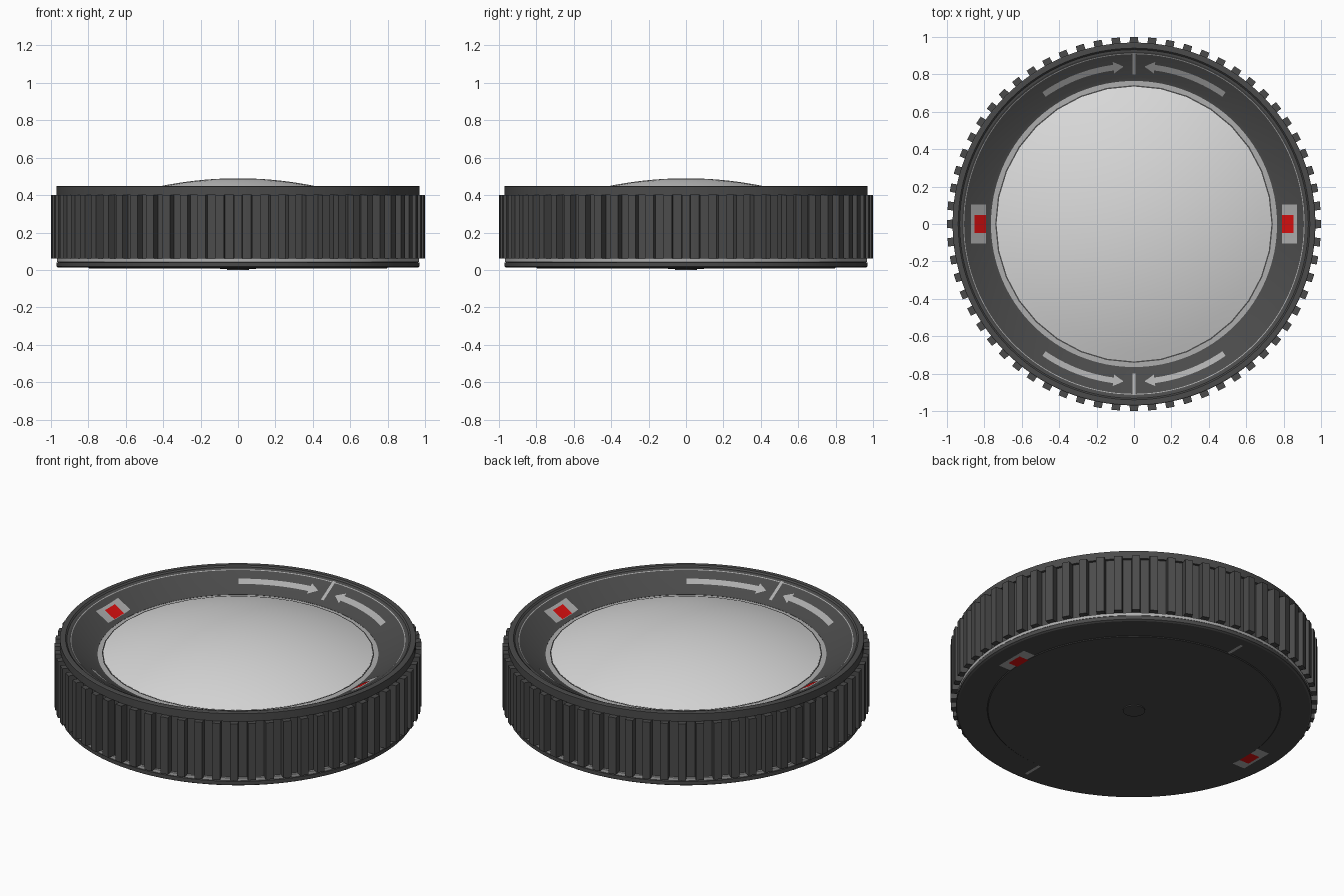
import bpy, bmesh, math
from math import sin, cos, pi, radians

if "Cube" in bpy.data.objects:
    bpy.data.objects.remove(bpy.data.objects["Cube"])

def mat(name, r, g, b):
    m = bpy.data.materials.new(name)
    m.diffuse_color = (r, g, b, 1)
    m.use_nodes = True
    m.node_tree.nodes["Principled BSDF"].inputs["Base Color"].default_value = m.diffuse_color
    return m

DARK = mat("charcoal", 0.07, 0.07, 0.07)
GREY = mat("light_grey", 0.42, 0.42, 0.42)
RED = mat("red", 0.7, 0.005, 0.005)
LENS = mat("pale_lens", 0.7, 0.7, 0.7)

def finish(bm, name, material, smooth=True):
    me = bpy.data.meshes.new(name)
    bm.to_mesh(me)
    bm.free()
    me.materials.append(material)
    ob = bpy.data.objects.new(name, me)
    bpy.context.collection.objects.link(ob)
    if smooth:
        bpy.ops.object.select_all(action='DESELECT')
        ob.select_set(True)
        bpy.context.view_layer.objects.active = ob
        bpy.ops.object.shade_smooth_by_angle(angle=radians(20))
    return ob

def lathe(name, profile, material, n=128):
    """Spin an (r, z) profile, listed from bottom outward and up to the top."""
    bm = bmesh.new()
    rings = []
    for r, z in profile:
        if r == 0:
            rings.append([bm.verts.new((0, 0, z))] * n)
        else:
            rings.append([bm.verts.new((r * cos(2 * pi * i / n), r * sin(2 * pi * i / n), z)) for i in range(n)])
    for a, b in zip(rings, rings[1:]):
        for i in range(n):
            j = (i + 1) % n
            quad = list(dict.fromkeys([a[i], a[j], b[j], b[i]]))
            bm.faces.new(quad)
    return finish(bm, name, material)

# main body: underside, wall behind the ribs, rim and sloping dial
def dial_z(r):
    return 0.36 + (r - 0.785) * 0.08 / 0.135

lathe("body", [(0, 0.006), (0.795, 0.008), (0.80, 0.012), (0.96, 0.012), (0.97, 0.018),
               (0.97, 0.04), (0.955, 0.042), (0.955, 0.40), (0.97, 0.40), (0.97, 0.447),
               (0.965, 0.45), (0.94, 0.45), (0.932, 0.442), (0.92, 0.44),
               (0.785, 0.36), (0.765, 0.354), (0.765, 0.34), (0, 0.34)], DARK)
lathe("base_hub", [(0.06, 0.01), (0.06, 0.0), (0, 0.0)][::-1], DARK, 32)

# light trim rings
lathe("lower_trim_ring", [(0.94, 0.043), (0.968, 0.043), (0.968, 0.06), (0.94, 0.06)], GREY)
lathe("lens_seat", [(0.765, 0.353), (0.70, 0.353)], GREY)
lathe("dial_line", [(0.912, dial_z(0.912) + 0.002), (0.908, dial_z(0.908) + 0.002)], GREY)

# domed lens
lathe("lens", [(0.735, 0.345)] + [(0.735 * k / 12, 0.49 - 0.132 * (k / 12) ** 2) for k in range(12, -1, -1)],
      LENS, 32)
lathe("lens_gap", [(0.742, 0.357), (0.735, 0.357)], DARK, 32)

# grip ribs
N = 64
bm = bmesh.new()
for i in range(N):
    a = 2 * pi * i / N
    vs = []
    for z in (0.06, 0.40):
        for r, w in ((0.945, -0.024), (1.0, -0.022), (1.0, 0.022), (0.945, 0.024)):
            vs.append(bm.verts.new((r * cos(a) - w * sin(a), r * sin(a) + w * cos(a), z)))
    bm.faces.new(vs[3::-1])
    bm.faces.new(vs[4:])
    for k in range(4):
        j = (k + 1) % 4
        bm.faces.new((vs[k], vs[j], vs[j + 4], vs[k + 4]))
finish(bm, "grip_ribs", DARK, False)

# thin markings laid on the dial or on the underside
def marking(bm, f, nu, nv, lift, under=False):
    grid = []
    for i in range(nu + 1):
        row = []
        for j in range(nv + 1):
            x, y = f(i / nu, j / nv)
            z = 0.012 - lift if under else dial_z(math.hypot(x, y)) + lift
            row.append(bm.verts.new((x, y, z)))
        grid.append(row)
    for i in range(nu):
        for j in range(nv):
            face = bm.faces.new((grid[i][j], grid[i + 1][j], grid[i + 1][j + 1], grid[i][j + 1]))
            face.normal_update()
            if (face.normal.z < 0) != under:
                face.normal_flip()

def rect(x0, x1, y0, y1):
    return lambda u, v: (x0 + (x1 - x0) * u, y0 + (y1 - y0) * v)

def arc(a0, a1, w0, w1, sx, sy):
    """Curved strip at radius 0.843, angle from the y axis, width w0 to w1."""
    def f(u, v):
        a = radians(a0 + (a1 - a0) * u)
        r = 0.843 + (w0 + (w1 - w0) * u) * (v - 0.5)
        return sx * r * sin(a), sy * r * cos(a)
    return f

frames, reds, ticks, arrows = (bmesh.new() for _ in range(4))
for s in (1, -1):
    for under in (False, True):
        marking(frames, rect(s * 0.79, s * 0.872, -0.105, 0.105), 4, 8, 0.003, under)
        marking(reds, rect(s * 0.79, s * 0.853, -0.047, 0.047), 4, 4, 0.006, under)
        marking(ticks, rect(-0.009, 0.009, s * 0.80, s * 0.915), 1, 4, 0.004, under)
    for t in (1, -1):
        marking(arrows, arc(7.5, 34.8, 0.03, 0.03, s, t), 16, 1, 0.004)
        marking(arrows, arc(4, 7.5, 0.004, 0.062, s, t), 2, 1, 0.004)
finish(frames, "latch_frames", GREY, False)
finish(reds, "latch_windows", RED, False)
finish(ticks, "index_ticks", GREY, False)
finish(arrows, "turn_arrows", GREY, False)
